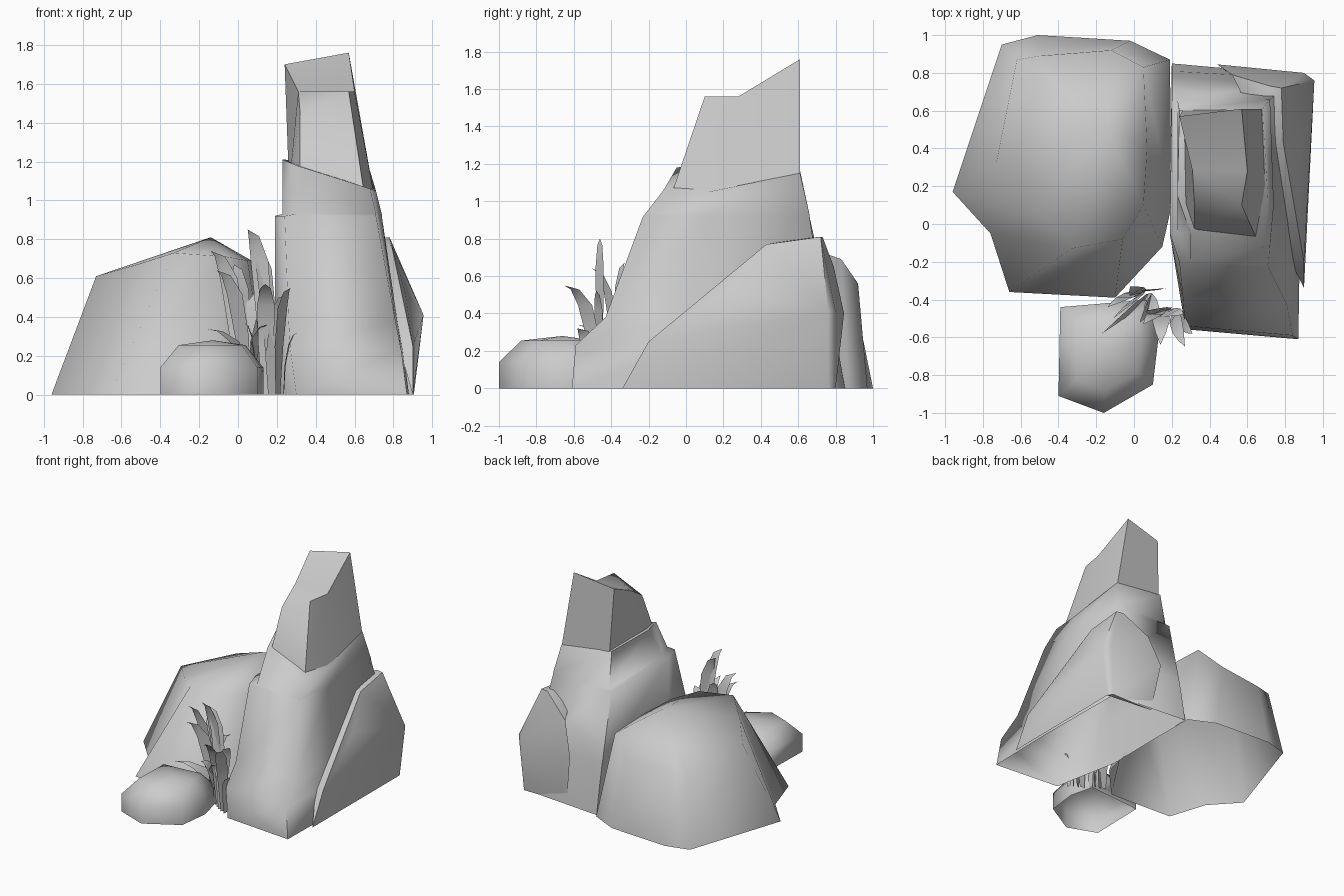
import bpy
import bmesh
import math
from mathutils import Vector

# Remove the default cube only
default_cube = bpy.data.objects.get("Cube")
if default_cube:
    bpy.data.objects.remove(default_cube, do_unlink=True)

# One stone grey for everything
GREY = (0.6, 0.6, 0.6, 1)
stone = bpy.data.materials.new("stone_grey")
stone.use_nodes = True
stone.diffuse_color = GREY
stone.node_tree.nodes["Principled BSDF"].inputs["Base Color"].default_value = GREY


def finish(name, bm, angle):
    """Turn a bmesh into a smooth-shaded object with sharp creases."""
    mesh = bpy.data.meshes.new(name)
    bm.to_mesh(mesh)
    bm.free()
    mesh.materials.append(stone)
    obj = bpy.data.objects.new(name, mesh)
    bpy.context.scene.collection.objects.link(obj)
    bpy.ops.object.select_all(action='DESELECT')
    obj.select_set(True)
    bpy.context.view_layer.objects.active = obj
    bpy.ops.object.shade_smooth_by_angle(angle=math.radians(angle))


def level(points, z):
    """Lift a flat outline to one height."""
    return [(x, y, z) for x, y in points]


def loft(name, rings, peak=None, angle=75):
    """Skin a stack of outlines, open below; close the top with a peak or two facets."""
    bm = bmesh.new()
    loops = [[bm.verts.new(p) for p in ring] for ring in rings]
    count = len(loops[0])
    for low, high in zip(loops, loops[1:]):
        for i in range(count):
            j = (i + 1) % count
            bm.faces.new((low[i], low[j], high[j], high[i]))
    top = loops[-1]
    if peak:
        tip = bm.verts.new(peak)
        for i in range(count):
            bm.faces.new((top[i], top[(i + 1) % count], tip))
    else:
        bm.faces.new(top[1:5])
        bm.faces.new((top[0], top[1], top[4], top[5]))
    finish(name, bm, angle)


def shell(name, points, anchor, angle=50):
    """Wrap a convex stone around corner points, open on the side facing the anchor."""
    bm = bmesh.new()
    verts = [bm.verts.new(p) for p in points]
    hidden = bm.verts.new(anchor)
    bmesh.ops.convex_hull(bm, input=verts + [hidden])
    bmesh.ops.recalc_face_normals(bm, faces=bm.faces[:])
    bmesh.ops.delete(bm, geom=[hidden], context='VERTS')
    loose = [v for v in bm.verts if not v.link_faces]
    bmesh.ops.delete(bm, geom=loose, context='VERTS')
    finish(name, bm, angle)


# Broad boulder: ground outline, shoulder outline and a rounded peak
boulder_base = [(-.96, .17), (-.76, -.05), (-.66, -.36), (-.1, -.39), (.15, -.12),
                (.2, .1), (.19, .87), (-.02, .97), (-.51, 1), (-.7, .95)]
boulder_shoulder = [(-.73, .32, .61), (-.52, .06, .67), (-.33, -.13, .73), (-.06, -.08, .71),
                    (.05, .1, .69), (.07, .4, .69), (.05, .83, .69), (-.12, .92, .56),
                    (-.5, .89, .54), (-.62, .87, .53)]
loft("broad_boulder", [level(boulder_base, 0), boulder_shoulder], peak=(-.14, .5, .81))

# Tall rock, lower part, stepping in along its left side
loft("tall_rock_base", [
    level([(.2, .85), (.19, 0), (.3, -.56), (.87, -.61), (.88, 0), (.87, .79)], 0),
    level([(.2, .81), (.19, -.05), (.27, -.54), (.84, -.59), (.85, 0), (.85, .77)], .23),
    level([(.2, .78), (.19, -.06), (.26, -.4), (.81, -.43), (.82, 0), (.82, .74)], .38),
    level([(.2, .66), (.19, -.05), (.24, -.2), (.71, -.23), (.74, .1), (.72, .66)], .92),
    level([(.23, .65), (.23, -.04), (.3, -.19), (.71, -.22), (.74, .1), (.72, .66)], .93),
    [(.24, .6, 1.21), (.23, .15, 1.21), (.3, -.05, 1.18),
     (.68, -.12, 1.06), (.71, .12, 1.05), (.68, .61, 1.15)],
], angle=88)

# Tall rock, upper part with the slanted broken top
loft("tall_rock_top", [
    [(.26, .605, 1.15), (.27, .1, 1.15), (.32, -.04, 1.14),
     (.65, -.08, 1.03), (.7, .2, 1.03), (.685, .61, 1.1)],
    [(.24, .57, 1.7), (.31, .28, 1.56), (.32, .1, 1.45),
     (.57, .1, 1.56), (.6, .28, 1.56), (.57, .61, 1.76)],
], angle=60)

# Slab leaning on the right and back of the tall rock, with a narrow ledge on top
shell("leaning_slab", [
    (.9, -.34, 0), (.905, .76, 0), (.88, .8, 0), (.5, .8, 0),
    (.955, .76, .41), (.9, .8, .41), (.44, .845, .4), (.52, .79, .65),
    (.72, .73, .81), (.78, .72, .81), (.79, .43, .77), (.86, .22, .53), (.9, -.2, .25),
    (.68, .62, .8), (.7, .42, .76), (.77, .2, .52), (.83, -.2, .24),
], anchor=(.5, .3, 0))

# Small pebble: one outline scaled towards its middle
pebble_outline = [(-.39, -.44), (-.4, -.91), (-.16, -1), (.1, -.85), (.13, -.6), (.08, -.4)]
middle = Vector((-.13, -.66))


def pebble_ring(scale, z):
    return level([middle + (Vector(p) - middle) * scale for p in pebble_outline], z)


loft("small_pebble", [pebble_ring(1, 0), pebble_ring(1, .14), pebble_ring(.65, .255)],
     peak=(*middle, .28))


# Grass: bent tapering blades fanning out from two tufts
def grass_blade(name, root, tip, turn, width=.045):
    bm = bmesh.new()
    side = Vector((math.cos(turn), math.sin(turn), 0)) * width
    root, tip = Vector(root), Vector(tip)
    previous = None
    for t, taper in ((0, .5), (.3, .9), (.6, 1), (.82, .6)):
        centre = root.lerp(tip, t * t)
        centre.z = tip.z * math.sin(t * math.pi / 2)
        pair = [bm.verts.new(centre - side * taper), bm.verts.new(centre + side * taper)]
        if previous:
            bm.faces.new((previous[0], previous[1], pair[1], pair[0]))
        previous = pair
    bm.faces.new((previous[0], previous[1], bm.verts.new(tip)))
    finish(name, bm, 60)


right_tips = [(.05, -.53, .85), (.06, -.46, .8), (.27, -.65, .55), (.31, -.58, .32),
              (.14, -.64, .57), (.26, -.48, .52)]
left_tips = [(-.14, -.44, .74), (-.02, -.33, .67), (-.17, -.58, .34), (.03, -.52, .37),
             (.17, -.34, .55), (-.11, -.5, .64), (.15, -.52, .36)]
for tuft, root_x, root_y, tips in (("right", .19, -.47, right_tips),
                                   ("left", .05, -.38, left_tips)):
    for index, tip in enumerate(tips):
        spread = (index % 4 - 1.5) * .03
        grass_blade(f"{tuft}_grass_blade_{index + 1}",
                    (root_x + spread, root_y - spread / 2, 0), tip,
                    turn=(index % 4) * .5)
